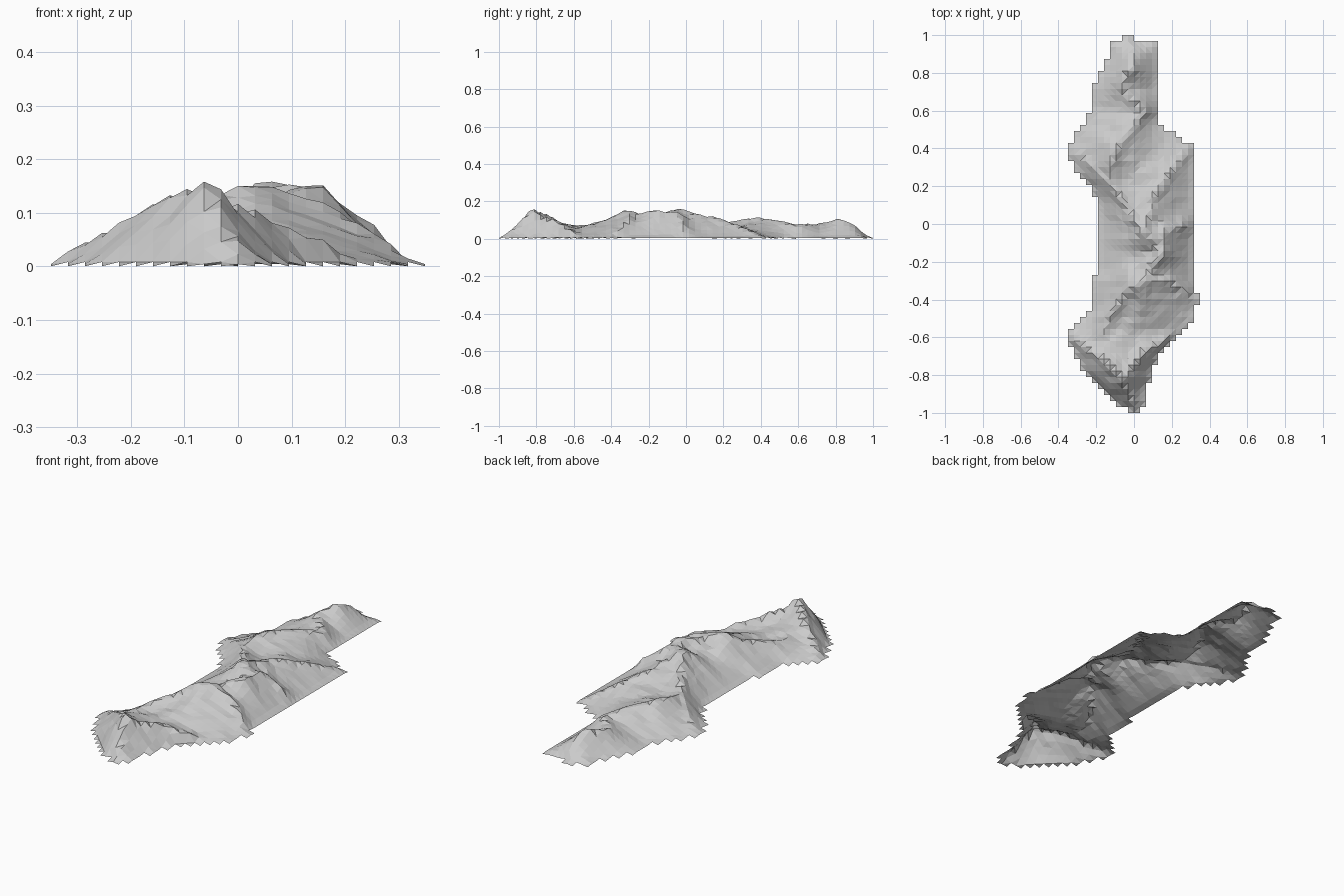
import bpy, bmesh
from mathutils import Vector, noise
from mathutils.geometry import intersect_point_line

if "Cube" in bpy.data.objects:
    bpy.data.objects.remove(bpy.data.objects["Cube"])

STEP = 2 / 63
ROWS = 63

# Footprint edges: (row, column) key points from front to back
LEFT = [(0, -1), (1, -3), (7, -9), (12, -11), (13, -11), (17, -7), (22, -7), (23, -6),
        (35, -6), (42, -11), (44, -11), (50, -7), (54, -7), (59, -4), (61, -4), (62, -2)]
RIGHT = [(0, 1), (1, 2), (7, 3), (9, 4), (14, 9), (18, 11), (19, 11), (20, 10),
         (44, 10), (47, 5), (48, 4), (61, 4), (62, 0)]

# Crest lines of the range (x, y, height)
SOUTH_CREST = [(-.32, -.60, .025), (-.16, -.72, .115), (-.06, -.82, .158),
               (0, -.75, .115), (.05, -.675, .09), (.15, -.62, .05)]
SOUTH_SPUR = [(-.06, -.82, .158), (-.04, -.88, .105), (0, -.97, .015)]
MIDDLE_CREST = [(-.16, -.60, .07), (-.14, -.50, .082), (-.06, -.39, .115),
                (.02, -.31, .157), (.16, -.30, .12), (.26, -.35, .06), (.33, -.38, .02)]
MAIN_CREST = [(.04, -.31, .15), (.08, -.24, .135), (.14, -.18, .151), (.15, -.08, .152),
              (.05, -.04, .158), (.08, .06, .135), (.11, .15, .115),
              (.18, .26, .08), (.27, .38, .03)]
EAST_SPUR = [(.15, -.04, .145), (.24, -.02, .085)]
WEST_SPUR = [(.05, -.04, .155), (-.03, .08, .115), (-.11, .20, .09),
             (-.20, .30, .065), (-.31, .38, .02)]
NORTH_CREST = [(-.11, .20, .085), (-.13, .30, .10), (-.09, .40, .112), (-.03, .48, .10),
               (.05, .60, .078), (-.05, .70, .08), (-.06, .76, .088),
               (-.01, .83, .113), (.01, .90, .07), (0, .96, .02)]
CRESTS = [SOUTH_CREST, SOUTH_SPUR, MIDDLE_CREST, MAIN_CREST, EAST_SPUR,
          WEST_SPUR, NORTH_CREST]


def column(keys, row):
    for (r0, c0), (r1, c1) in zip(keys, keys[1:]):
        if r0 <= row <= r1:
            return round(c0 + (c1 - c0) * (row - r0) / (r1 - r0))


def height(p, edge):
    # Slopes fall evenly from the nearest crest to the footprint edge
    best = 0
    for crest in CRESTS:
        for a, b in zip(crest, crest[1:]):
            a2, b2 = Vector(a[:2]), Vector(b[:2])
            t = intersect_point_line(p, a2, b2)[1]
            t = min(max(t, 0), 1)
            d = max((p - a2.lerp(b2, t)).length - STEP * .3, 0)
            z = a[2] + (b[2] - a[2]) * t
            best = max(best, z * (edge / (edge + d)) ** 1.2)
    return best


# Stepped grid sheet
bm = bmesh.new()
grid = {}


def vert(c, r):
    if (c, r) not in grid:
        grid[c, r] = bm.verts.new((c * STEP, r * STEP - 1, 0))
    return grid[c, r]


for r in range(ROWS):
    for c in range(column(LEFT, r), column(RIGHT, r)):
        bm.faces.new([vert(c, r), vert(c + 1, r), vert(c + 1, r + 1), vert(c, r + 1)])

# Raise the slopes, with small gullies; inner corners of the stepped rim lift slightly
rim = [v.co.xy for v in bm.verts if v.is_boundary and len(v.link_faces) < 3]
for v in bm.verts:
    if v.is_boundary:
        v.co.z = .004 * (len(v.link_faces) - 1)
    else:
        p = v.co.xy
        edge = min((p - q).length for q in rim)
        h = height(p, edge)
        gully = noise.noise(Vector((p.x * 12, p.y * 16, 3)))
        v.co.z = min(h * (1 + .16 * min(gully, .25)), .158)

bmesh.ops.triangulate(bm, faces=bm.faces[:])
mesh = bpy.data.meshes.new("mountain_range")
bm.to_mesh(mesh)
bm.free()
bpy.context.collection.objects.link(bpy.data.objects.new("mountain_range", mesh))
